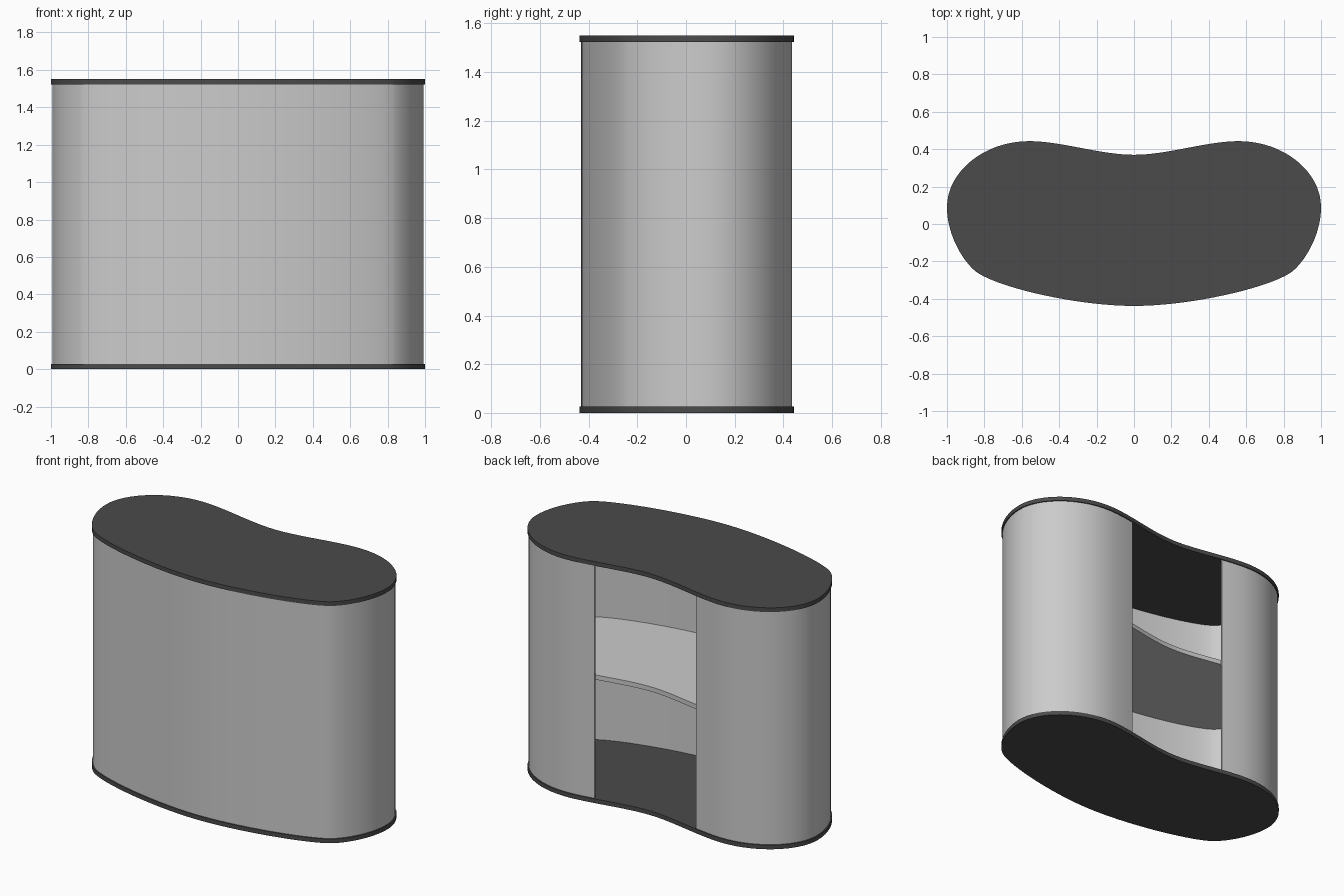
import bpy, bmesh
from mathutils import Vector
from mathutils.geometry import interpolate_bezier

if "Cube" in bpy.data.objects:
    bpy.data.objects.remove(bpy.data.objects["Cube"])

HEIGHT, SLAB, OPENING = 1.55, 0.027, 0.36

# Right half of the kidney outline: (handle in, point, handle out), back centre to front centre
KNOTS = [((0, .37), (0, .37), (.18, .37)),
         ((.39, .443), (.56, .443), (.80, .443)),
         ((1, .28), (1, .09), (1, -.07)),
         ((.90, -.222), (.83, -.265), (.70, -.345)),
         ((.30, -.438), (0, -.438), (0, -.438))]


def half_outline(n=16):
    pts = []
    for a, b in zip(KNOTS, KNOTS[1:]):
        seg = interpolate_bezier(Vector(a[1]), Vector(a[2]), Vector(b[0]), Vector(b[1]), n + 1)
        pts += seg if not pts else seg[1:]
    return [p.to_2d() for p in pts]


def inset(pts, d):
    """Move the clockwise half outline inwards, keeping its ends on the mirror line."""
    out = []
    for i, p in enumerate(pts):
        t = (pts[min(i + 1, len(pts) - 1)] - pts[max(i - 1, 0)]).normalized()
        if i in (0, len(pts) - 1):
            t = Vector((1 if i == 0 else -1, 0))
        out.append(p + Vector((t.y, -t.x)) * d)
    return out


def trim(pts):
    """Cut away the part of the outline behind the opening."""
    i = next(k for k, p in enumerate(pts) if p.x > OPENING)
    a, b = pts[i - 1], pts[i]
    return [a.lerp(b, (OPENING - a.x) / (b.x - a.x))] + pts[i:]


def mirrored(pts):
    return pts + [Vector((-p.x, p.y)) for p in reversed(pts[:-1])]


def prism(name, loop, z0, z1, strip=None, mat=None):
    """Extrude a closed outline, or the band between two open outlines."""
    bm = bmesh.new()
    lo = [bm.verts.new((p.x, p.y, z0)) for p in loop]
    if strip:
        lo2 = [bm.verts.new((p.x, p.y, z0)) for p in strip]
        faces = [bm.faces.new((lo[i], lo[i + 1], lo2[i + 1], lo2[i])) for i in range(len(lo) - 1)]
    else:
        faces = [bm.faces.new(lo)]
    geo = bmesh.ops.extrude_face_region(bm, geom=faces, use_keep_orig=True)["geom"]
    top = [g for g in geo if isinstance(g, bmesh.types.BMVert)]
    bmesh.ops.translate(bm, verts=top, vec=(0, 0, z1 - z0))
    bmesh.ops.recalc_face_normals(bm, faces=bm.faces)
    me = bpy.data.meshes.new(name)
    bm.to_mesh(me)
    bm.free()
    ob = bpy.data.objects.new(name, me)
    bpy.context.collection.objects.link(ob)
    if mat:
        me.materials.append(mat)
    bpy.ops.object.select_all(action='DESELECT')
    ob.select_set(True)
    bpy.context.view_layer.objects.active = ob
    bpy.ops.object.shade_smooth_by_angle()
    return ob


dark = bpy.data.materials.new("dark_board")
dark.diffuse_color = (0.07, 0.07, 0.07, 1)
dark.use_nodes = True
dark.node_tree.nodes["Principled BSDF"].inputs["Base Color"].default_value = dark.diffuse_color

half = half_outline()
outline = mirrored(half)[:-1]

# Base and counter top
prism("base_board", outline, 0, SLAB, mat=dark)
prism("counter_top", outline, HEIGHT - SLAB, HEIGHT, mat=dark)

# Curved wall, open at the back
outer = mirrored(trim(inset(half, .007)))
inner = mirrored(trim(inset(half, .017)))
prism("curved_wall", outer, SLAB, HEIGHT - SLAB, strip=inner)

# Middle shelf
prism("shelf", mirrored(inset(half, .017))[:-1], .785, .815)
